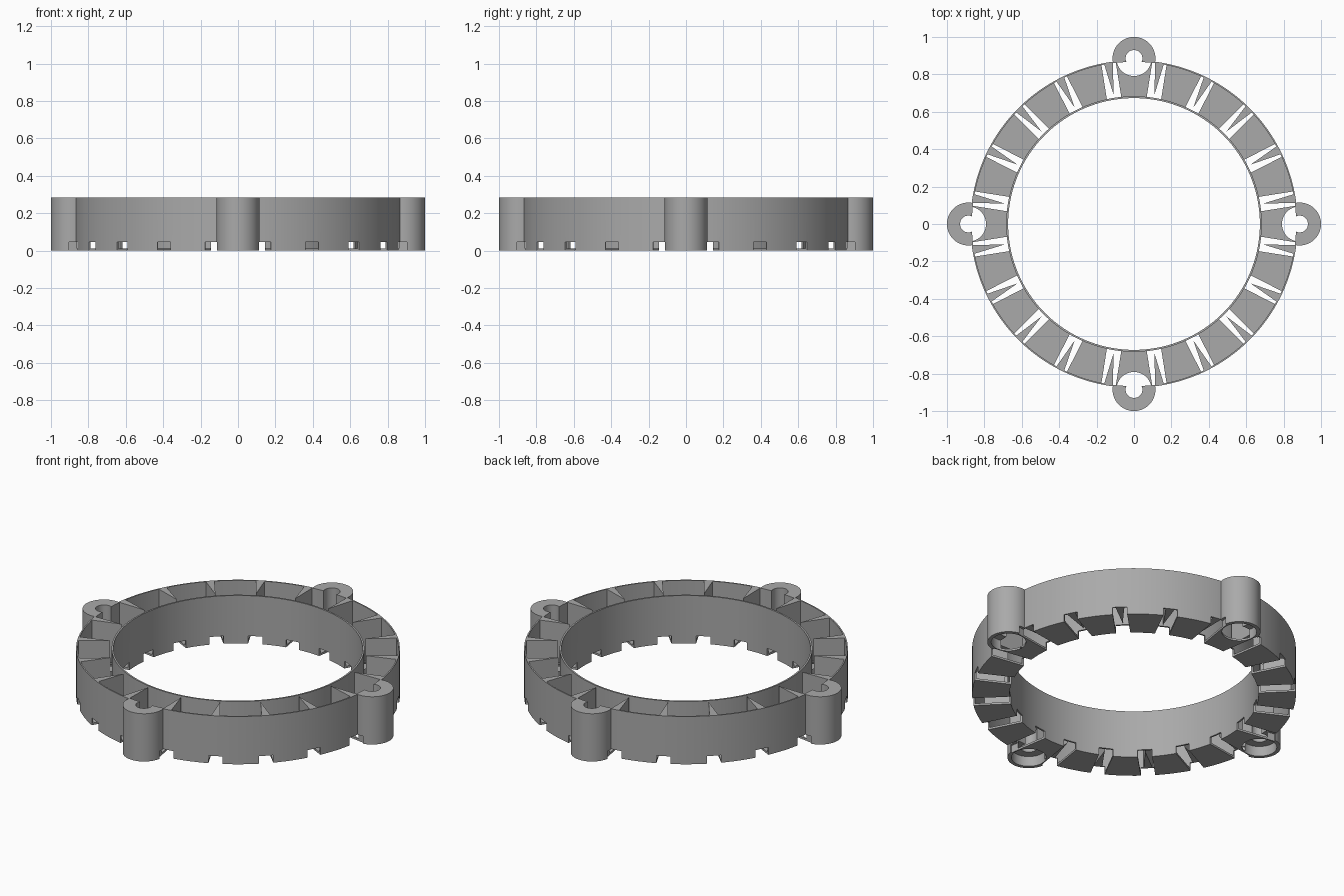
import bpy, bmesh, math
from mathutils import Matrix, Vector

if "Cube" in bpy.data.objects:
    bpy.data.objects.remove(bpy.data.objects["Cube"])

HEIGHT, NOTCH_TOP, FLOOR = 0.285, 0.045, 0.012
R_IN, R_OUT, R_GAP_IN, R_GAP_OUT = 0.673, 0.875, 0.683, 0.867
BOSS_R, BOSS_AT = 0.115, 0.885
SLOT_ANGLES = [math.radians(9 + 18 * i) for i in range(20)]
BOSS_ANGLES = [math.pi / 2 * i for i in range(4)]

grey = bpy.data.materials.new("grey plastic")
grey.use_nodes = True
colour = (0.4, 0.4, 0.4, 1)
grey.diffuse_color = colour
grey.node_tree.nodes["Principled BSDF"].inputs["Base Color"].default_value = colour


def make_object(name, bm):
    bmesh.ops.recalc_face_normals(bm, faces=bm.faces)
    mesh = bpy.data.meshes.new(name)
    bm.to_mesh(mesh)
    bm.free()
    mesh.materials.append(grey)
    obj = bpy.data.objects.new(name, mesh)
    bpy.context.collection.objects.link(obj)
    return obj


def prisms(name, outline, z0, z1, angles):
    """Extrude an outline and repeat it around the z axis."""
    bm = bmesh.new()
    for a in angles:
        turn = Matrix.Rotation(a, 3, "Z")
        low = [bm.verts.new(turn @ Vector((x, y, z0))) for x, y in outline]
        high = [bm.verts.new(turn @ Vector((x, y, z1))) for x, y in outline]
        bm.faces.new(low)
        bm.faces.new(high)
        for i in range(len(outline)):
            j = (i + 1) % len(outline)
            bm.faces.new((low[i], low[j], high[j], high[i]))
    return make_object(name, bm)


def lathe(name, profile, steps=160):
    bm = bmesh.new()
    rings = []
    for i in range(steps):
        a = math.tau * i / steps
        rings.append([bm.verts.new((r * math.cos(a), r * math.sin(a), z)) for r, z in profile])
    n = len(profile)
    for i in range(steps):
        p, q = rings[i], rings[(i + 1) % steps]
        for j in range(n):
            k = (j + 1) % n
            bm.faces.new((p[j], q[j], q[k], p[k]))
    return make_object(name, bm)


def circle(cx, r, steps=48):
    return [(cx + r * math.cos(math.tau * i / steps), r * math.sin(math.tau * i / steps))
            for i in range(steps)]


def cut(obj, cutters):
    for c in cutters:
        mod = obj.modifiers.new(c.name, "BOOLEAN")
        mod.operation, mod.solver, mod.object = "DIFFERENCE", "EXACT", c
    deps = bpy.context.evaluated_depsgraph_get()
    mesh = bpy.data.meshes.new_from_object(obj.evaluated_get(deps))
    obj.modifiers.clear()
    obj.data = mesh


# Channel ring: thin inner and outer walls on a thin floor
ring = lathe("channel_ring", [(R_IN, 0), (R_OUT, 0), (R_OUT, HEIGHT), (R_GAP_OUT, HEIGHT),
                              (R_GAP_OUT, FLOOR), (R_GAP_IN, FLOOR), (R_GAP_IN, HEIGHT),
                              (R_IN, HEIGHT)])

# Screw bosses: the part of each cylinder outside the channel
arc_end = math.acos((R_GAP_OUT ** 2 + BOSS_AT ** 2 - BOSS_R ** 2) / (2 * R_GAP_OUT * BOSS_AT))
outside = [p for p in circle(BOSS_AT, BOSS_R, 64) if math.hypot(*p) > R_GAP_OUT + 0.002]
outside.sort(key=lambda p: math.atan2(p[1], p[0] - BOSS_AT))
inside = [(R_GAP_OUT * math.cos(t), R_GAP_OUT * math.sin(t))
          for t in (arc_end * (1 - i / 4) for i in range(9))]
bosses = prisms("screw_bosses", outside + inside, 0, HEIGHT, BOSS_ANGLES)

# Cutters: bottom notches, wide pockets and narrow screw holes
w = 0.039
notches = prisms("notch_cutter", [(0.64, -w), (0.91, -w), (0.91, w), (0.64, w)],
                 -0.05, NOTCH_TOP, SLOT_ANGLES)
pockets = prisms("pocket_cutter", circle(BOSS_AT, 0.094), -0.05, 0.06, BOSS_ANGLES)
holes = prisms("hole_cutter", circle(BOSS_AT, 0.045), -0.06, HEIGHT + 0.05, BOSS_ANGLES)
cutters = [notches, pockets, holes]
for part in (ring, bosses):
    cut(part, cutters)
for c in cutters:
    bpy.data.objects.remove(c)

# Wedge ribs: above the notches, tapering from the outer wall inwards
ribs = prisms("wedge_ribs", [(0.70, 0), (0.871, -0.024), (0.871, 0.024)],
              NOTCH_TOP, HEIGHT, SLOT_ANGLES)

for part in (ring, bosses, ribs):
    bpy.ops.object.select_all(action="DESELECT")
    part.select_set(True)
    bpy.context.view_layer.objects.active = part
    bpy.ops.object.shade_smooth_by_angle(angle=math.radians(30))
